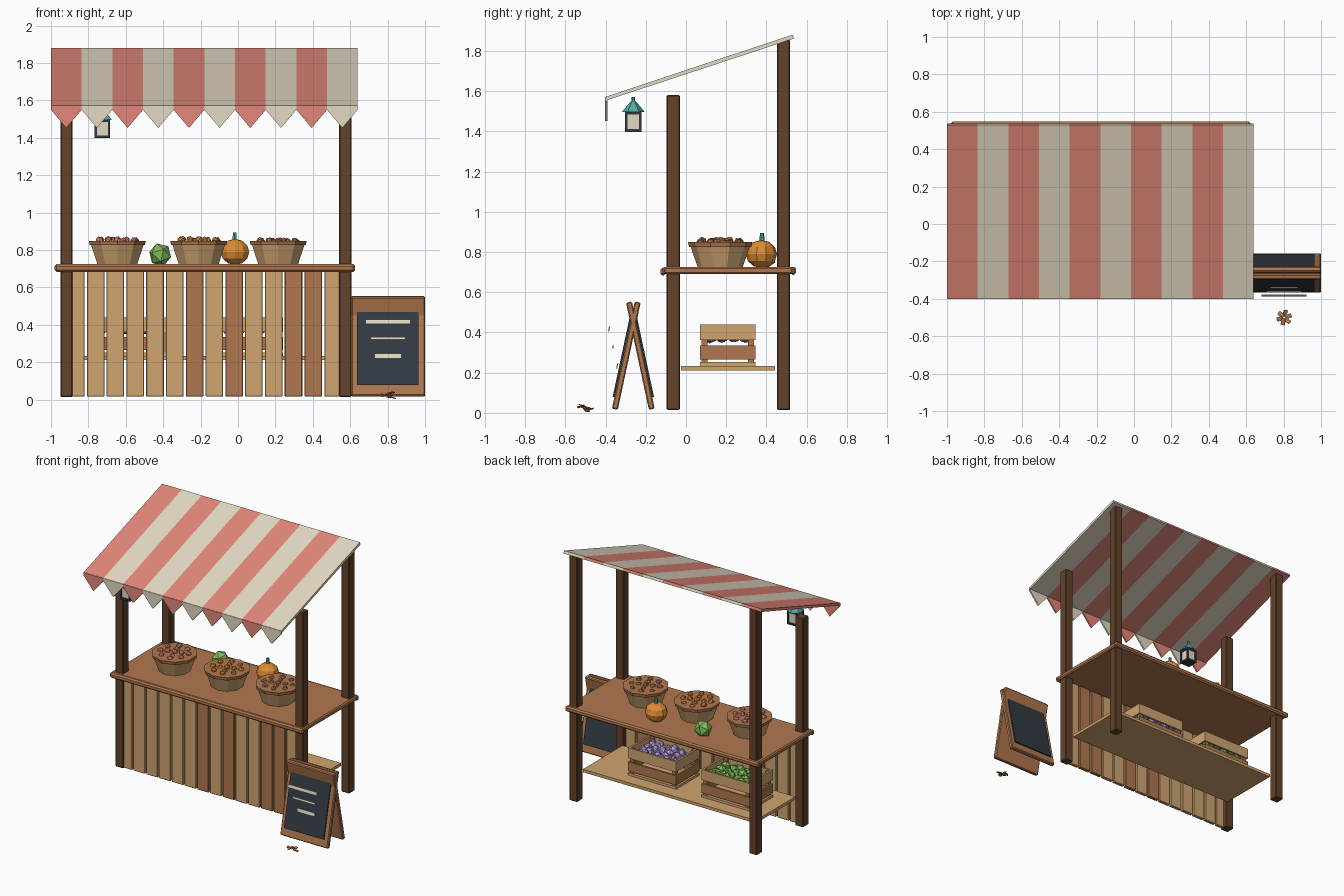
import bpy, bmesh, math, random
from mathutils import Matrix, Vector, Euler

if "Cube" in bpy.data.objects:
    bpy.data.objects.remove(bpy.data.objects["Cube"])

random.seed(4)


def mat(name, r, g, b):
    lin = [((c / 255 + 0.055) / 1.055) ** 2.4 for c in (r, g, b)]
    m = bpy.data.materials.new(name)
    m.diffuse_color = (*lin, 1)
    m.use_nodes = True
    m.node_tree.nodes["Principled BSDF"].inputs["Base Color"].default_value = m.diffuse_color
    return m


RED = mat("awning red", 226, 135, 121)
CREAM = mat("cream", 228, 218, 196)
DARK = mat("dark wood", 100, 66, 43)
MID = mat("mid wood", 176, 119, 79)
TAN = mat("light wood", 208, 165, 113)
SLATE = mat("slate", 50, 58, 66)
TEAL = mat("teal", 80, 168, 162)
ORANGE = mat("orange", 220, 140, 52)
GREEN = mat("green", 130, 185, 90)
PURPLE = mat("purple", 178, 155, 215)


def finish(name, bm, m, bevel=0):
    bmesh.ops.recalc_face_normals(bm, faces=bm.faces)
    me = bpy.data.meshes.new(name)
    bm.to_mesh(me)
    bm.free()
    me.materials.append(m)
    ob = bpy.data.objects.new(name, me)
    bpy.context.collection.objects.link(ob)
    if bevel:
        mod = ob.modifiers.new("bevel", 'BEVEL')
        mod.width, mod.segments = bevel, 1
    return ob


def xf(loc, rot=(0, 0, 0), scale=(1, 1, 1)):
    return Matrix.LocRotScale(Vector(loc), Euler(rot), Vector(scale))


def box(name, x, y, z, m, bevel=0):
    """Box from (min, max) ranges."""
    bm = bmesh.new()
    c = [(a[0] + a[1]) / 2 for a in (x, y, z)]
    s = [a[1] - a[0] for a in (x, y, z)]
    bmesh.ops.create_cube(bm, size=1, matrix=xf(c, scale=s))
    return finish(name, bm, m, bevel)


def tilted(name, matrix, size, m, bevel=0):
    bm = bmesh.new()
    bmesh.ops.create_cube(bm, size=1, matrix=matrix @ Matrix.Diagonal((*size, 1)))
    return finish(name, bm, m, bevel)


def prism(name, pts, vec, m):
    """Polygon extruded along a vector."""
    bm = bmesh.new()
    f = bm.faces.new([bm.verts.new(p) for p in pts])
    r = bmesh.ops.extrude_face_region(bm, geom=[f])
    bmesh.ops.translate(bm, vec=vec, verts=[v for v in r['geom'] if isinstance(v, bmesh.types.BMVert)])
    return finish(name, bm, m)


def cone(name, n, r1, r2, x, y, z0, z1, m):
    bm = bmesh.new()
    bmesh.ops.create_cone(bm, cap_ends=True, segments=n, radius1=r1, radius2=r2,
                          depth=z1 - z0, matrix=xf((x, y, (z0 + z1) / 2)))
    return finish(name, bm, m)


def heap(name, spots, r, m, squash=1):
    """Many small faceted balls in one object."""
    bm = bmesh.new()
    for p in spots:
        rot = [random.uniform(0, 3) for _ in range(3)]
        bmesh.ops.create_icosphere(bm, subdivisions=1, radius=r * random.uniform(0.9, 1.1),
                                   matrix=xf(p, rot, (1, 1, squash)))
    return finish(name, bm, m)


# Striped awning with pointed flaps
W = 0.164
for i in range(10):
    m = RED if i % 2 == 0 else CREAM
    x0 = -1 + i * W
    prism(f"awning_stripe_{i}", [(x0, -0.40, 1.553), (x0, -0.40, 1.572),
                                 (x0, 0.53, 1.881), (x0, 0.537, 1.862)], (W, 0, 0), m)
    prism(f"awning_flap_{i}", [(x0, -0.402, 1.57), (x0, -0.402, 1.55), (x0 + W / 2, -0.402, 1.453),
                               (x0 + W, -0.402, 1.55), (x0 + W, -0.402, 1.57)], (0, 0.012, 0), m)

# Corner posts
for side, x in (("left", -0.917), ("right", 0.573)):
    box(f"front_post_{side}", (x - .033, x + .033), (-0.097, -0.03), (0.015, 1.58), DARK, 0.005)
    box(f"back_post_{side}", (x - .033, x + .033), (0.452, 0.518), (0.015, 1.855), DARK, 0.005)

# Counter and lower shelf
box("counter_top", (-0.975, 0.62), (-0.118, 0.54), (0.69, 0.725), MID, 0.008)
box("counter_front_trim", (-0.98, 0.625), (-0.127, -0.1), (0.683, 0.722), MID, 0.01)
box("counter_back_trim", (-0.98, 0.625), (0.52, 0.547), (0.687, 0.726), MID, 0.01)
box("lower_shelf", (-0.89, 0.545), (-0.025, 0.443), (0.212, 0.234), TAN)

# Front planks
for i in range(14):
    x = -0.867 + i * 0.1058
    box(f"front_plank_{i}", (x - .047, x + .047), (-0.085, -0.06), (0.017, 0.685),
        MID if i in (6, 8, 11, 12) else TAN, 0.003)


# Slatted crates with produce
def crate(tag, cx, m):
    x0, x1, y0, y1 = cx - 0.2, cx + 0.2, 0.07, 0.345
    box(f"crate_floor_{tag}", (x0, x1), (y0, y1), (0.234, 0.252), TAN)
    for a in (x0 + .012, x1 - .04):
        for b in (y0 + .008, y1 - .036):
            box(f"crate_corner_{tag}", (a, a + .028), (b, b + .028), (0.234, 0.43), MID)
    for z0, z1, c, g in ((0.265, 0.335, MID, 0.004), (0.362, 0.44, TAN, 0)):
        for y in (y0, y1 - .014):
            box(f"crate_long_slat_{tag}", (x0, x1), (y, y + .014), (z0, z1), c)
        for x in (x0, x1 - .014):
            box(f"crate_end_slat_{tag}", (x, x + .014), (y0 + g, y1 - g), (z0, z1), c)
    spots = [(cx - .15 + .06 * i + random.uniform(-.008, .008), .12 + .058 * j, .392 + random.uniform(-.01, .012))
             for i in range(6) for j in range(4)]
    heap(f"crate_produce_{tag}", spots, 0.036, m)


crate("right", 0.04, PURPLE)
crate("left", -0.57, GREEN)

# Baskets of fruit
for tag, x, m, z in (("left", -0.645, RED, 0.85), ("middle", -0.21, ORANGE, 0.852), ("right", 0.215, MID, 0.845)):
    cone(f"basket_{tag}", 10, 0.112, 0.15, x, 0.17, 0.725, 0.835, TAN)
    cone(f"basket_rim_{tag}", 10, 0.155, 0.16, x, 0.17, 0.826, 0.849, MID)
    spots = [(x, 0.17, z + .003)]
    for n, r in ((4, 0.05), (8, 0.1)):
        for k in range(n):
            a = k * math.tau / n + 0.3
            spots.append((x + r * math.cos(a), 0.17 + r * math.sin(a), z + random.uniform(-.006, .004)))
    heap(f"basket_fruit_{tag}", spots, 0.021, m)

# Pumpkin and cabbage
bm = bmesh.new()
bmesh.ops.create_uvsphere(bm, u_segments=10, v_segments=6, radius=0.08,
                          matrix=xf((-0.016, 0.375, 0.79), scale=(1, 0.97, 0.87)))
finish("pumpkin", bm, ORANGE)
cone("pumpkin_stem", 6, 0.014, 0.01, -0.018, 0.378, 0.845, 0.895, TEAL)
heap("cabbage", [(-0.416, 0.39, 0.776)], 0.059, GREEN)

# Hanging lantern
LX, LY = -0.725, -0.262
box("lantern_glass", (LX - .034, LX + .034), (LY - .034, LY + .034), (1.41, 1.495), CREAM)
box("lantern_base", (LX - .041, LX + .041), (LY - .041, LY + .041), (1.398, 1.412), SLATE)
box("lantern_collar", (LX - .041, LX + .041), (LY - .041, LY + .041), (1.485, 1.498), SLATE)
for sx in (-1, 1):
    for sy in (-1, 1):
        a, b = LX + sx * .035, LY + sy * .035
        box("lantern_bar", (a - .006, a + .006), (b - .006, b + .006), (1.40, 1.498), SLATE)
cone("lantern_roof", 6, 0.058, 0.012, LX, LY, 1.496, 1.55, TEAL)
cone("lantern_knob", 6, 0.01, 0.008, LX, LY, 1.545, 1.572, TEAL)

# Folding chalkboard
for tag, s in (("front", -1), ("back", 1)):
    base = xf((0.8025, -0.262 + s * 0.035, 0.285), (s * 0.21, 0, 0))
    tilted(f"sign_board_{tag}", base, (0.395, 0.03, 0.545), MID, 0.006)
    tilted(f"sign_slate_{tag}", base @ Matrix.Translation((-0.002, s * 0.019, -0.01)),
           (0.33, 0.009, 0.41), SLATE)
for i, (w, y, z, h) in enumerate(((0.24, -0.383, 0.417, 0.024), (0.187, -0.363, 0.328, 0.015),
                                  (0.144, -0.342, 0.233, 0.026))):
    tilted(f"chalk_line_{i}", xf((0.803, y, z), (-0.21, 0, 0)), (w, 0.006, h), CREAM)

# Fallen leaves
for i in range(6):
    a = i * math.tau / 6 + 0.3
    p = (0.803 + .023 * math.cos(a), -0.5 + .023 * math.sin(a), 0.012 + 0.005 * i)
    tilted(f"fallen_leaf_{i}", xf(p, (0.25 * math.sin(i * 2), 0.3 * math.cos(i * 3), a)),
           (0.036, 0.022, 0.004), MID)
